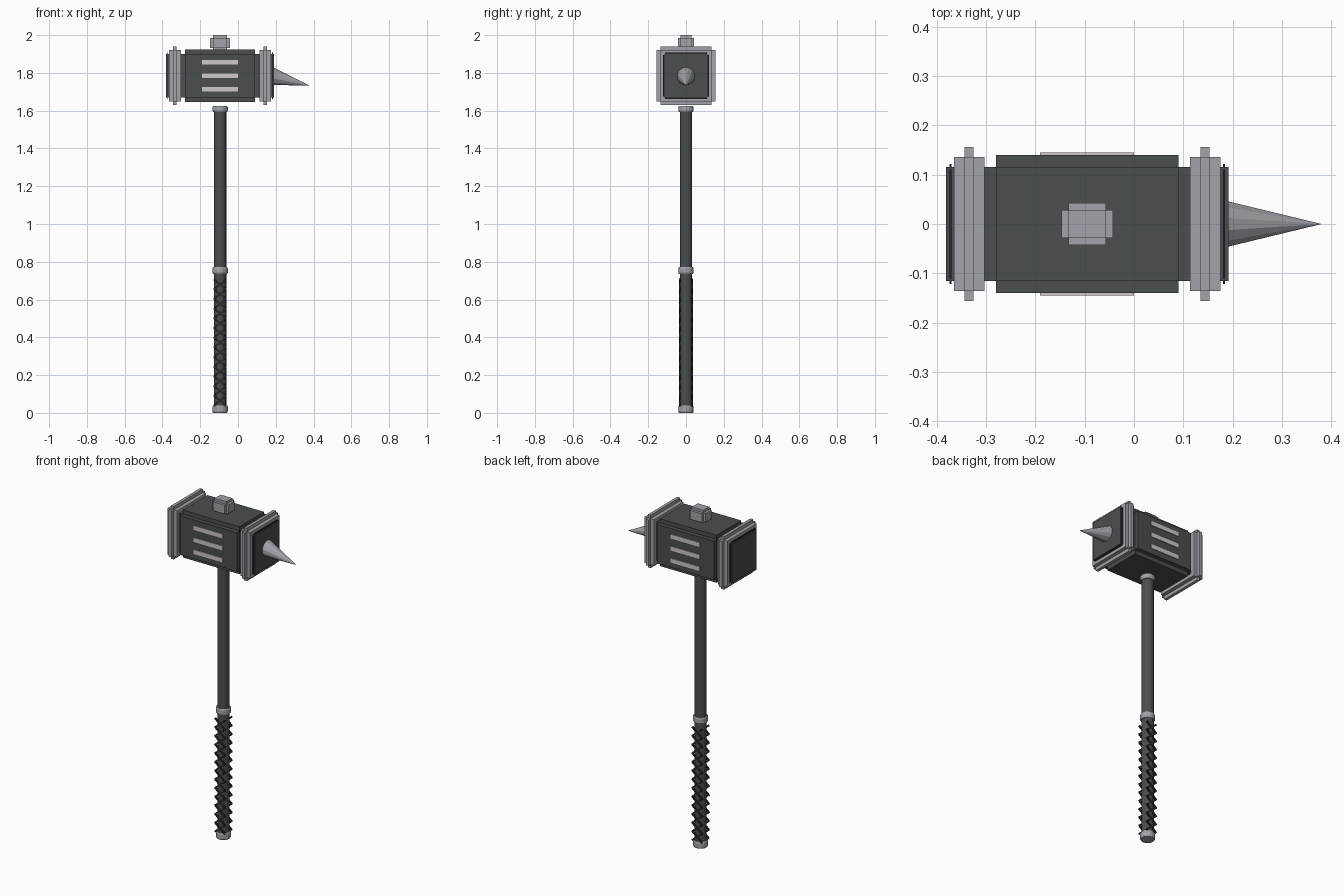
import bpy, bmesh, math
from mathutils import Matrix, Vector

old = bpy.data.objects.get("Cube")
if old:
    bpy.data.objects.remove(old)

CX, HZ = -0.095, 1.785   # shaft axis and head centre height


def material(name, rgb):
    m = bpy.data.materials.new(name)
    m.use_nodes = True
    m.diffuse_color = (*rgb, 1)
    m.node_tree.nodes["Principled BSDF"].inputs["Base Color"].default_value = (*rgb, 1)
    return m


DARK = material("dark iron", (0.07, 0.077, 0.077))
STEEL = material("grey steel", (0.36, 0.37, 0.40))
PALE = material("pale inlay", (0.62, 0.58, 0.60))
WRAP = material("black wrap", (0.022, 0.024, 0.024))


def finish(name, bm, mat):
    bmesh.ops.recalc_face_normals(bm, faces=bm.faces[:])
    mesh = bpy.data.meshes.new(name)
    bm.to_mesh(mesh)
    bm.free()
    mesh.materials.append(mat)
    ob = bpy.data.objects.new(name, mesh)
    bpy.context.collection.objects.link(ob)
    return ob


def add_box(bm, centre, half, rot=Matrix()):
    scale = Matrix.Diagonal((*[2 * h for h in half], 1))
    bmesh.ops.create_cube(bm, size=1, matrix=Matrix.Translation(centre) @ rot @ scale)


def box(name, centre, half, mat):
    bm = bmesh.new()
    add_box(bm, centre, half)
    return finish(name, bm, mat)


def notched_prism(name, x, half_x, outer, inner, mat):
    """Square bar along x with its four long corners cut out in steps."""
    bm = bmesh.new()
    corner = [(outer, inner), (inner, inner), (inner, outer)]
    points = []
    for _ in range(4):
        points += corner
        corner = [(-b, a) for a, b in corner]
    face = bm.faces.new([bm.verts.new((x - half_x, a, HZ + b)) for a, b in points])
    new = bmesh.ops.extrude_face_region(bm, geom=[face])["geom"]
    bmesh.ops.translate(bm, vec=(2 * half_x, 0, 0),
                        verts=[v for v in new if isinstance(v, bmesh.types.BMVert)])
    return finish(name, bm, mat)


def lathe(name, profile, mat, sides=16):
    bm = bmesh.new()
    rings = []
    for r, z in profile:
        rings.append([bm.verts.new((CX + r * math.cos(t), r * math.sin(t), z))
                      for t in (2 * math.pi * i / sides for i in range(sides))])
    for a, b in zip(rings, rings[1:]):
        for i in range(sides):
            j = (i + 1) % sides
            bm.faces.new((a[i], a[j], b[j], b[i]))
    bm.faces.new(rings[0])
    bm.faces.new(rings[-1])
    return finish(name, bm, mat)


# Shaft and its three collars
lathe("shaft", [(0.033, 0.01), (0.033, 1.61)], DARK)
for name, low, high in (("pommel_collar", 0, 0.04), ("grip_collar", 0.735, 0.772),
                        ("neck_collar", 1.594, 1.625)):
    lathe(name, [(0.037, low), (0.041, low + 0.007),
                 (0.041, high - 0.007), (0.037, high)], STEEL)

# Crossed wrapping bars on the front and back of the grip
bm = bmesh.new()
count, first, last = 13, 0.065, 0.68
for i in range(count):
    z = first + (last - first) * i / (count - 1)
    for side in (-1, 1):
        for lean in (-1, 1):
            add_box(bm, Vector((CX, side * 0.032, z)), (0.042, 0.004, 0.005),
                    Matrix.Rotation(lean * math.radians(40), 4, 'Y'))
finish("grip_wrap", bm, WRAP)

# Hammer head: inner core, notched body
box("head_core", (CX, 0, HZ), (0.286, 0.115, 0.115), DARK)
notched_prism("head_body", CX, 0.185, 0.14, 0.115, DARK)

# Banded rings and thin rim plates at both ends
for side, label in ((-1, "right"), (1, "left")):
    x = CX + side * 0.239
    box(label + "_band", (x, 0, HZ), (0.031, 0.136, 0.136), STEEL)
    notched_prism(label + "_band_ridge", x, 0.009, 0.156, 0.136, STEEL)
    notched_prism(label + "_rim_plate", CX + side * 0.277, 0.002, 0.122, 0.11, WRAP)

# Three inlay bars on the front and back
for side, label in ((-1, "front"), (1, "back")):
    for i in (-1, 0, 1):
        box(f"{label}_inlay_{i + 2}", (CX, side * 0.141, HZ + i * 0.071),
            (0.095, 0.004, 0.0125), PALE)

# Top stud: block with a raised pad on every side
bm = bmesh.new()
for half in ((0.052, 0.028, 0.026), (0.038, 0.043, 0.026), (0.038, 0.028, 0.041)):
    add_box(bm, Vector((CX, 0, 1.959)), half)
finish("top_stud", bm, STEEL)

# Spike on the left face, its tip drooping to the lower edge
bm = bmesh.new()
sides = 12
base = [bm.verts.new((0.185, 0.049 * math.cos(t), HZ - 0.002 + 0.049 * math.sin(t)))
        for t in (2 * math.pi * (i + 0.5) / sides for i in range(sides))]
tip = bm.verts.new((0.38, 0, 1.733))
bm.faces.new(base)
for i in range(sides):
    bm.faces.new((base[i], base[(i + 1) % sides], tip))
finish("spike", bm, STEEL)
